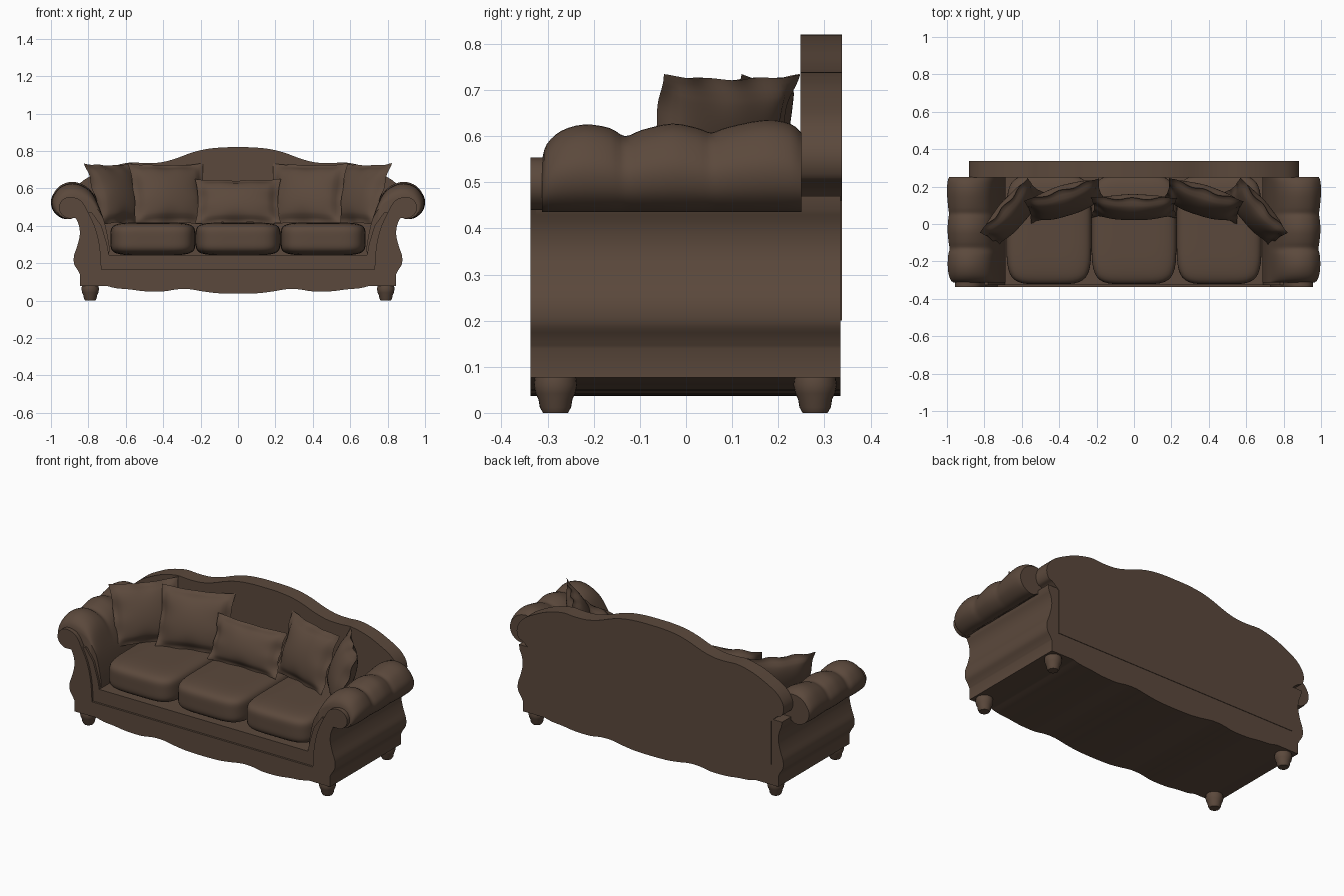
import bpy, bmesh, math
from mathutils import Matrix, Vector

if "Cube" in bpy.data.objects:
    bpy.data.objects.remove(bpy.data.objects["Cube"])

brown = bpy.data.materials.new("brown upholstery")
brown.diffuse_color = (0.105, 0.066, 0.045, 1)
brown.use_nodes = True
brown.node_tree.nodes["Principled BSDF"].inputs["Base Color"].default_value = brown.diffuse_color


def finish(name, bm):
    bmesh.ops.recalc_face_normals(bm, faces=bm.faces)
    me = bpy.data.meshes.new(name)
    bm.to_mesh(me)
    bm.free()
    me.materials.append(brown)
    ob = bpy.data.objects.new(name, me)
    bpy.context.collection.objects.link(ob)
    return ob


def spline(pts, n=4, closed=False):
    """Catmull-Rom curve through 2D points."""
    p = [Vector(q) for q in pts]
    p = [p[-1]] + p + p[:2] if closed else [p[0]] + p + [p[-1]]
    out = []
    for a, b, c, d in zip(p, p[1:], p[2:], p[3:]):
        for i in range(n):
            t = i / n
            out.append(0.5 * (2 * b + (c - a) * t + (2 * a - 5 * b + 4 * c - d) * t * t
                              + (3 * b - a - 3 * c + d) * t ** 3))
    return out if closed else out + [p[-1]]


def prism(name, half, y0, y1):
    """Mirror a half outline (x, z) about x = 0 and extrude it along y."""
    pts = [(q[0], q[1]) for q in half]
    pts += [(-x, z) for x, z in reversed(pts[1:-1])]
    bm = bmesh.new()
    f = bm.faces.new([bm.verts.new((x, y0, z)) for x, z in pts])
    ext = bmesh.ops.extrude_face_region(bm, geom=[f], use_keep_orig=True)
    verts = [v for v in ext["geom"] if isinstance(v, bmesh.types.BMVert)]
    bmesh.ops.translate(bm, vec=(0, y1 - y0, 0), verts=verts)
    bmesh.ops.triangulate(bm, faces=[f for f in bm.faces if len(f.verts) > 4])
    return finish(name, bm)


def loft(name, rings):
    """Skin a list of closed 3D rings and cap both ends."""
    bm = bmesh.new()
    rows = [[bm.verts.new(p) for p in r] for r in rings]
    n = len(rows[0])
    for a, b in zip(rows, rows[1:]):
        for i in range(n):
            j = (i + 1) % n
            bm.faces.new((a[i], a[j], b[j], b[i]))
    caps = [bm.faces.new(rows[0]), bm.faces.new(rows[-1])]
    bmesh.ops.triangulate(bm, faces=caps)
    return finish(name, bm)


# Shared outlines: wavy apron edge and S-shaped outer arm side
apron = spline([(0, .037), (.1, .039), (.18, .048), (.26, .061), (.33, .06), (.40, .049),
                (.5, .05), (.58, .06), (.65, .066), (.70, .078)], 3) + [Vector((.845, .077))]
side = spline([(.845, .14), (.858, .165), (.876, .195), (.877, .24), (.86, .29),
               (.846, .35), (.85, .40), (.866, .44)], 3)

# Main body with low arm walls
prism("body", apron + side + [(.87, .47), (.78, .47), (.73, .4), (.70, .3), (.69, .245), (0, .245)],
      -.325, .335)

# Front facing with scrolled arm ends
scroll = spline([(.875, .441), (.915, .442), (.95, .47), (.956, .51), (.93, .545), (.885, .553),
                 (.835, .53), (.795, .46), (.76, .38), (.738, .28), (.73, .165)], 4)
prism("front_facing", apron + side + scroll + [(0, .165)], -.337, -.31)

# Camel back with rounded ears
crest = spline([(.80, .46), (.84, .495), (.87, .51), (.883, .55), (.87, .595), (.83, .64),
                (.76, .68), (.68, .715), (.58, .738), (.5, .735), (.42, .738), (.34, .757),
                (.25, .79), (.17, .81), (.08, .819), (0, .82)], 4)
prism("back", [(0, .2), (.80, .2)] + crest, .248, .338)

# Rolled arm pads, tufted into three bulges
section = spline([(.69, .25), (.70, .36), (.73, .47), (.77, .565), (.82, .615), (.885, .635),
                  (.95, .615), (.99, .565), (1.0, .52), (.985, .475), (.945, .442), (.90, .436),
                  (.86, .45), (.80, .38), (.76, .25)], 4, True)
bulge = spline([(-.312, .56), (-.302, .73), (-.27, .88), (-.22, .95), (-.165, .91), (-.132, .82),
                (-.095, .89), (-.03, .96), (.025, .91), (.055, .86), (.09, .92), (.17, 1),
                (.225, .96), (.25, .86)], 3)
for sx, label in ((1, "right"), (-1, "left")):
    rings = []
    for y, s in bulge:
        sxw = 1 - (1 - s) * .6
        rings.append([(sx * (.87 + (x - .87) * (sxw if z > .43 and x > .87 else 1)), y,
                       .44 + (z - .44) * s if z > .44 else z) for x, z in section])
    loft(label + "_arm_pad", rings)

# Turned bun feet
foot = [(.027, 0), (.034, .012), (.037, .03), (.043, .042), (.047, .06), (.045, .075), (.04, .1)]
for fx in (-.79, .79):
    for fy in (-.283, .28):
        loft("foot", [[(fx + r * math.cos(a * math.pi / 12), fy + r * math.sin(a * math.pi / 12), z)
                       for a in range(24)] for r, z in foot])


# Seat cushions as rounded boxes
def cushion(name, centre, half, n):
    bm = bmesh.new()
    bmesh.ops.create_cube(bm, size=2)
    bmesh.ops.subdivide_edges(bm, edges=bm.edges, cuts=15, use_grid_fill=True)
    for v in bm.verts:
        k = sum(abs(c) ** n for c in v.co) ** (-1 / n)
        v.co = Vector([centre[i] + v.co[i] * k * half[i] for i in range(3)])
    finish(name, bm)


for i in (-1, 0, 1):
    cushion("seat_cushion", (i * .455, -.03, .33), (.227, .292, .088), 5)


# Throw pillows: puffed centre with a thin wavy flange
def pillow(name, loc, w, h, thick, yaw, lean, n=28):
    bm = bmesh.new()
    m = (Matrix.Translation(loc) @ Matrix.Rotation(math.radians(yaw), 4, 'Z')
         @ Matrix.Rotation(math.radians(-lean), 4, 'X'))
    for s in (-1, 1):
        grid = []
        for i in range(n + 1):
            row = []
            for j in range(n + 1):
                u, v = 2 * i / n - 1, 2 * j / n - 1
                a, b = max(0, 1 - (u / .87) ** 2), max(0, 1 - (v / .87) ** 2)
                t = 0 if max(abs(u), abs(v)) > .999 else .004 + thick / 2 * (a * b) ** .45
                wave = .006 * math.sin(9 * u + 2) * v ** 4 + .006 * math.sin(8 * v) * u ** 4
                x = u * w / 2 * (1 - .07 * (1 - v * v))
                z = v * h / 2 * (1 - .07 * (1 - u * u))
                row.append(bm.verts.new(m @ Vector((x, s * t + wave, z))))
            grid.append(row)
        for i in range(n):
            for j in range(n):
                bm.faces.new((grid[i][j], grid[i + 1][j], grid[i + 1][j + 1], grid[i][j + 1]))
    bmesh.ops.remove_doubles(bm, verts=bm.verts, dist=1e-5)
    finish(name, bm)


pillow("centre_pillow", (0, .09, .53), .46, .26, .11, 0, 22)
for s in (1, -1):
    pillow("inner_pillow", (s * .37, .125, .57), .42, .35, .13, -17 * s, 20)
    pillow("outer_pillow", (s * .65, .06, .57), .39, .35, .12, -49 * s, 20)

# Smooth shading with sharp edges kept
for ob in bpy.data.objects:
    ob.select_set(True)
bpy.context.view_layer.objects.active = bpy.data.objects["body"]
bpy.ops.object.shade_smooth_by_angle(angle=math.radians(35))
